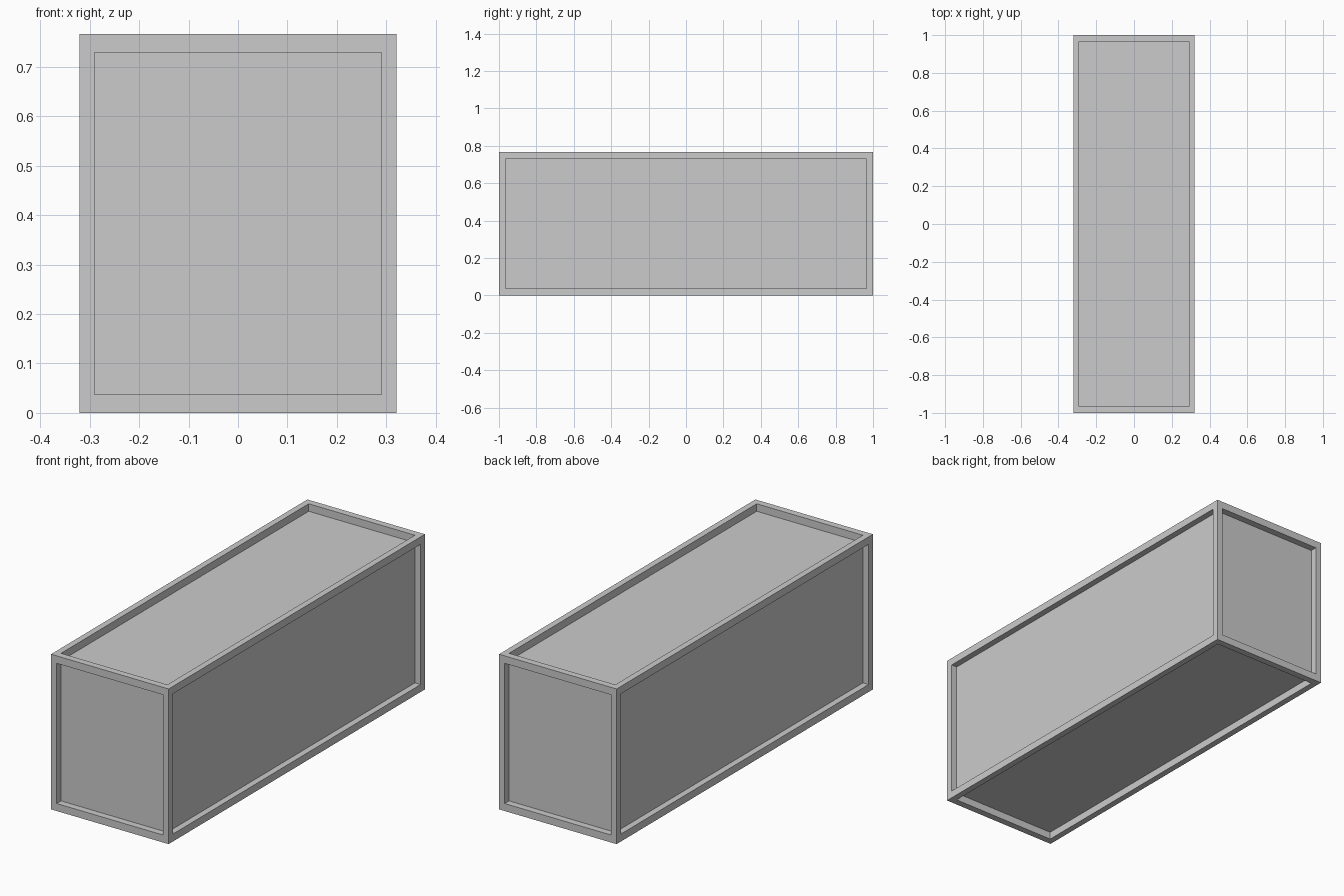
import bpy
import bmesh
from mathutils import Vector

if "Cube" in bpy.data.objects:
    bpy.data.objects.remove(bpy.data.objects["Cube"])

OUTER = Vector((0.321, 1.0, 0.383))     # half sizes of the outer frame
INNER = Vector((0.290, 0.966, 0.346))   # half sizes of the recessed core


def axis_of(normal):
    return max(range(3), key=lambda i: abs(normal[i]))


# Box with a frame around a recessed panel on all six sides
bm = bmesh.new()
bmesh.ops.create_cube(bm, size=2)
sides = list(bm.faces)

# Frame border: inset each side, then fit the opening to the core size
bmesh.ops.inset_individual(bm, faces=sides, thickness=0.1)
for v in bm.verts:
    v.co = Vector([(1 if c > 0 else -1) * (OUTER[i] if abs(c) > 0.99 else INNER[i])
                   for i, c in enumerate(v.co)])

# Recess: extrude each panel inwards onto the core
for face in sides:
    axis = axis_of(face.normal)
    panel = bmesh.ops.extrude_discrete_faces(bm, faces=[face])["faces"][0]
    for v in panel.verts:
        v.co[axis] = INNER[axis] if v.co[axis] > 0 else -INNER[axis]

# Stand the box on the floor
bmesh.ops.translate(bm, verts=bm.verts, vec=(0, 0, OUTER.z))
bmesh.ops.recalc_face_normals(bm, faces=bm.faces)
mesh = bpy.data.meshes.new("framed_box")
bm.to_mesh(mesh)
bm.free()
bpy.context.collection.objects.link(bpy.data.objects.new("framed_box", mesh))
